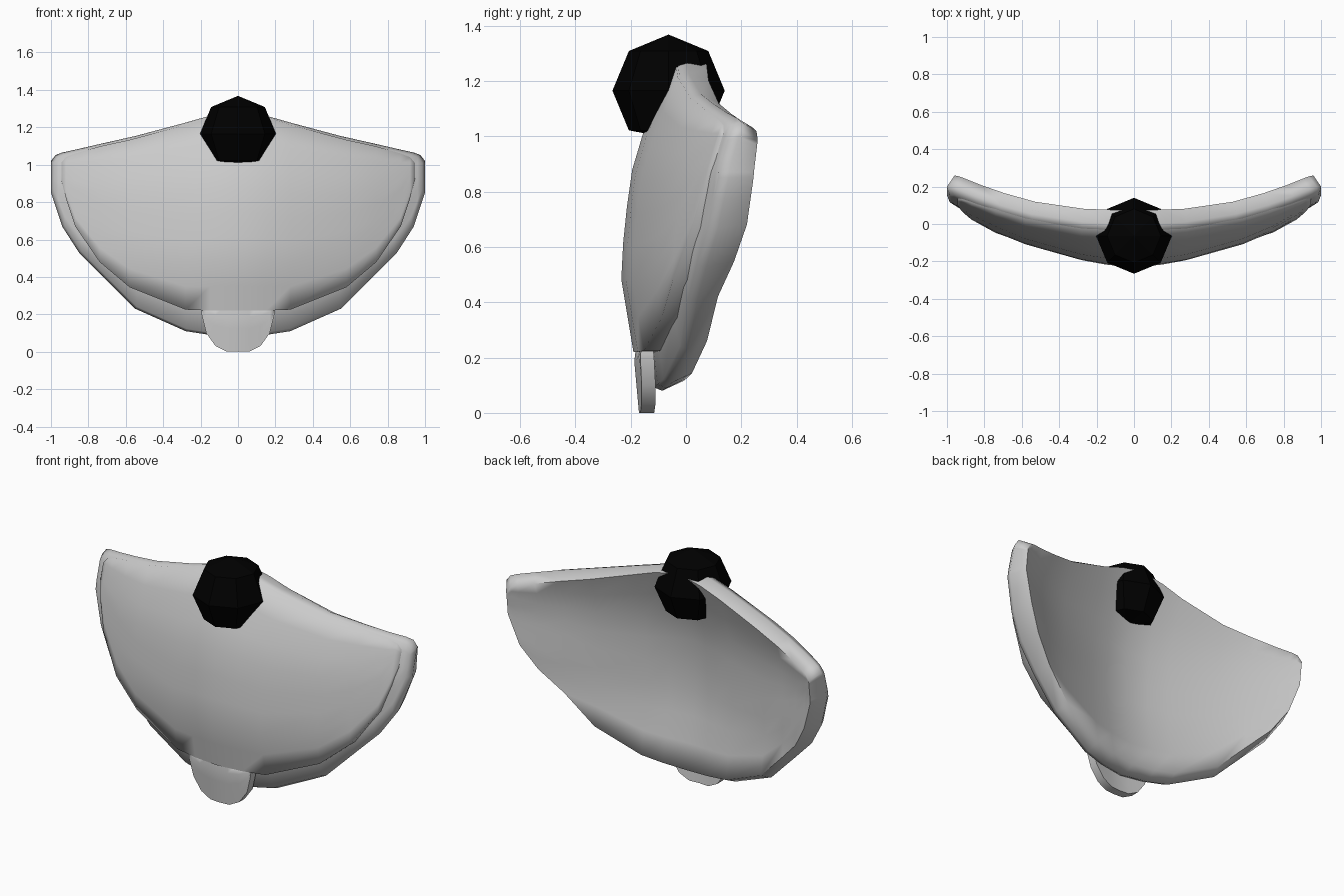
import bpy, bmesh, math

if "Cube" in bpy.data.objects:
    bpy.data.objects.remove(bpy.data.objects["Cube"])

PROFILE = [(0, -.17), (.22, -.19), (.49, -.235), (.65, -.225), (.86, -.2), (1.0, -.16), (1.28, -.04), (1.4, 0)]


def front_y(x, z):
    """Curved front surface shared by all the shell parts."""
    z = max(0, min(1.39, z))
    for (z0, y0), (z1, y1) in zip(PROFILE, PROFILE[1:]):
        if z <= z1:
            return y0 + (y1 - y0) * (z - z0) / (z1 - z0) + .07 * abs(x) + .245 * x * x


def shell(name, half, layers, rows=9, angle=80):
    """half: columns (x, bottom z, top z); layers: (outline scale, depth function of x and z)."""
    cols = [(-x, b, t) for x, b, t in reversed(half[1:])] + half
    nc = len(cols)
    bm = bmesh.new()
    grids = []
    rim = ([(i, 0) for i in range(nc)] + [(nc - 1, j) for j in range(1, rows)]
           + [(i, rows - 1) for i in range(nc - 2, -1, -1)] + [(0, j) for j in range(rows - 2, 0, -1)])
    for k, (s, depth) in enumerate(layers):
        full = k in (0, len(layers) - 1)
        grid = {}
        for i, (cx, b, t) in enumerate(cols):
            b = .95 + (b - .95) * s
            t -= (1 - s) * (.25 + .6 * min(1, abs(cx) / .5))
            for j in range(rows):
                if full or (i, j) in rim:
                    x, z = cx * s, b + (t - b) * j / (rows - 1)
                    grid[i, j] = bm.verts.new((x, front_y(x, z) + depth(x, z), z))
        grids.append(grid)
        if full:
            for i in range(nc - 1):
                for j in range(rows - 1):
                    bm.faces.new([grid[p] for p in ((i, j), (i + 1, j), (i + 1, j + 1), (i, j + 1))][::1 if k == 0 else -1])
    for a, c in zip(grids, grids[1:]):
        for p, q in zip(rim, rim[1:] + rim[:1]):
            bm.faces.new((a[p], c[p], c[q], a[q]))
    bmesh.ops.recalc_face_normals(bm, faces=bm.faces)
    me = bpy.data.meshes.new(name)
    bm.to_mesh(me)
    bm.free()
    ob = bpy.data.objects.new(name, me)
    bpy.context.collection.objects.link(ob)
    bpy.ops.object.select_all(action='DESELECT')
    ob.select_set(True)
    bpy.context.view_layer.objects.active = ob
    bpy.ops.object.shade_smooth_by_angle(angle=math.radians(angle))
    return ob


def recess(x, z):
    return .006 + .055 * max(0, min(1, (.9 - z) / .6))


def back(x, z):
    """Depth of the rear surface, a little fuller half way up the sides."""
    return .175 - .047 * z + .05 * abs(x) * max(0, 1 - abs(z - .6) / .4)


# Rounded rear shell that forms the lower lip
shell("lower_jaw",
      [(0, .08, 1.285), (.15, .09, 1.262), (.28, .11, 1.225), (.55, .23, 1.153), (.72, .40, 1.115),
       (.85, .53, 1.085), (.94, .67, 1.065), (.975, .775, 1.052), (1.0, .85, 1.02)],
      [(.985, recess), (1.0, lambda x, z: recess(x, z) + .03), (.96, back)])

# Raised front of the muzzle, its lower edge is the mouth line
shell("muzzle_front",
      [(0, .22, 1.275), (.15, .22, 1.252), (.28, .225, 1.213), (.58, .345, 1.133), (.74, .48, 1.098),
       (.87, .67, 1.06), (.92, .82, 1.04), (.945, .92, 1.01)],
      [(1.0, lambda x, z: 0), (1.0, lambda x, z: .06)])

# Small tab below the middle of the muzzle, tucked in behind the front at its top
shell("lip_tab",
      [(0, 0, .25), (.06, 0, .25), (.12, .03, .25), (.17, .10, .25), (.195, .20, .25)],
      [(1.0, lambda x, z: max(0, z - .21) * .4), (1.0, lambda x, z: .05)], rows=5)

# Faceted black nose, flattened underneath
bpy.ops.mesh.primitive_uv_sphere_add(segments=8, ring_count=4, radius=.203, location=(0, -.063, 1.165))
nose = bpy.context.object
nose.name = "nose"
for v in nose.data.vertices:
    v.co.z = max(v.co.z, -.17)
black = bpy.data.materials.new("black")
black.diffuse_color = (0.0, 0.0, 0.0, 1)
black.use_nodes = True
black.node_tree.nodes["Principled BSDF"].inputs["Base Color"].default_value = black.diffuse_color
nose.data.materials.append(black)
